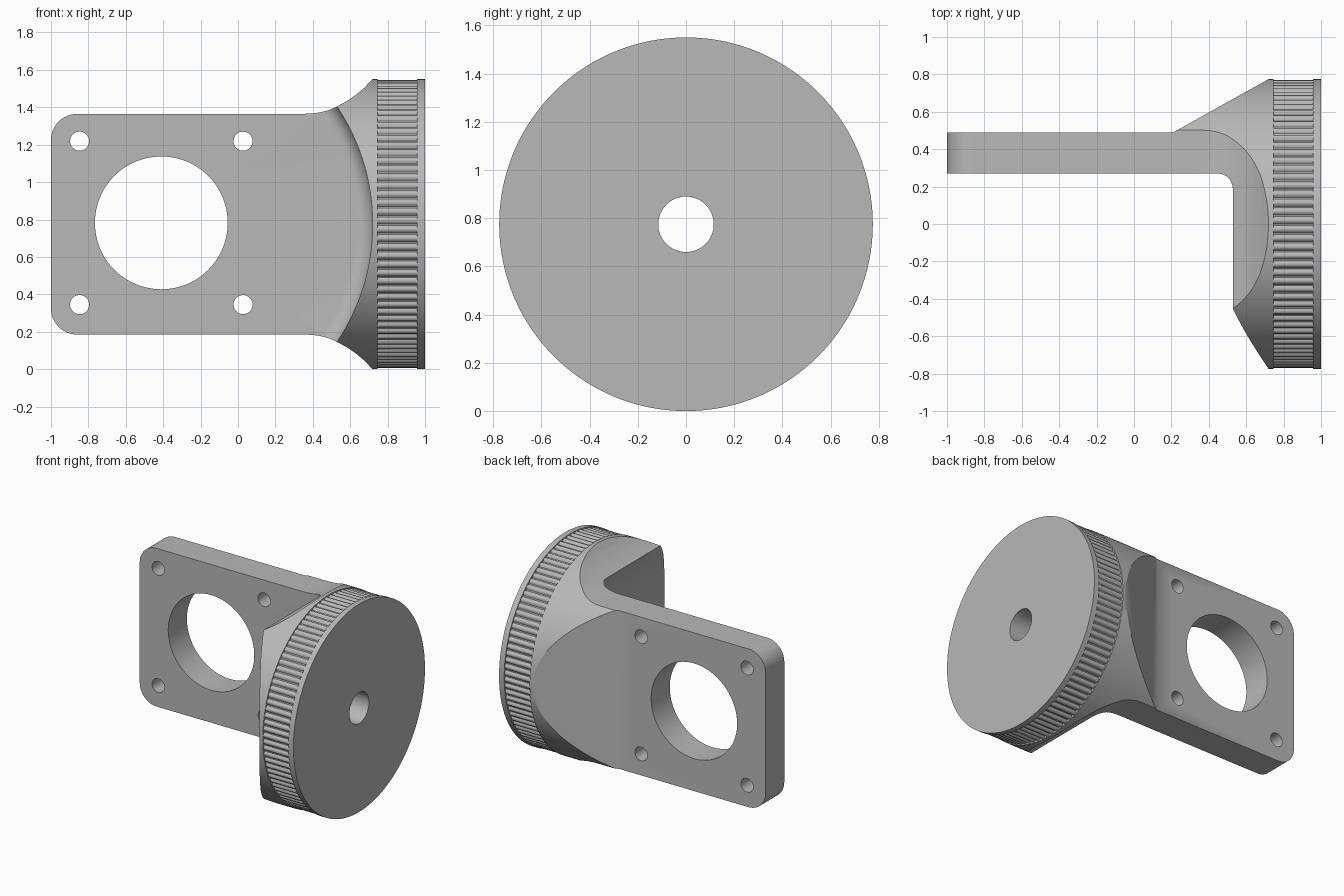
import bpy, bmesh, math
from mathutils import Vector, Matrix

cube = bpy.data.objects.get("Cube")
if cube:
    bpy.data.objects.remove(cube)

R = 0.775                       # disc radius, also the height of its axis
MOTOR_X = -0.41
TAU = 2 * math.pi

grey = bpy.data.materials.new("plain_grey")
grey.use_nodes = True
grey.diffuse_color = (0.48, 0.48, 0.48, 1)
grey.node_tree.nodes["Principled BSDF"].inputs["Base Color"].default_value = grey.diffuse_color


def finish(name, bm):
    bmesh.ops.recalc_face_normals(bm, faces=bm.faces)
    mesh = bpy.data.meshes.new(name)
    bm.to_mesh(mesh)
    bm.free()
    mesh.materials.append(grey)
    obj = bpy.data.objects.new(name, mesh)
    bpy.context.collection.objects.link(obj)
    return obj


def prism(name, points, sweep):
    """Extrude a closed outline along a vector."""
    bm = bmesh.new()
    face = bm.faces.new([bm.verts.new(p) for p in points])
    ext = bmesh.ops.extrude_face_region(bm, geom=[face])
    moved = [g for g in ext["geom"] if isinstance(g, bmesh.types.BMVert)]
    bmesh.ops.translate(bm, verts=moved, vec=Vector(sweep))
    return finish(name, bm)


def cylinder(name, radius, centre, axis, depth, segments=96):
    bm = bmesh.new()
    turn = Matrix.Rotation(math.pi / 2, 4, "Y" if axis == "x" else "X")
    bmesh.ops.create_cone(bm, cap_ends=True, segments=segments, radius1=radius,
                          radius2=radius, depth=depth,
                          matrix=Matrix.Translation(centre) @ turn)
    return finish(name, bm)


def cut(obj, tool, operation="DIFFERENCE"):
    mod = obj.modifiers.new("cut", "BOOLEAN")
    mod.operation, mod.object, mod.solver = operation, tool, "EXACT"
    bpy.context.view_layer.objects.active = obj
    bpy.ops.object.modifier_apply(modifier=mod.name)
    bpy.data.objects.remove(tool)


def smooth(obj, degrees=30):
    bpy.ops.object.select_all(action="DESELECT")
    obj.select_set(True)
    bpy.context.view_layer.objects.active = obj
    bpy.ops.object.shade_smooth_by_angle(angle=math.radians(degrees))


def ring(name, x0, x1, radii, hole=0.115):
    """Bored disc along x whose rim follows a list of radii."""
    bm = bmesh.new()
    n = len(radii)
    loops = []
    for x, rs in ((x0, [hole] * n), (x0, radii), (x1, radii), (x1, [hole] * n)):
        loops.append([bm.verts.new((x, r * math.cos(TAU * i / n), R + r * math.sin(TAU * i / n)))
                      for i, r in enumerate(rs)])
    for a, b in zip(loops, loops[1:] + loops[:1]):
        for i in range(n):
            j = (i + 1) % n
            bm.faces.new((a[i], a[j], b[j], b[i]))
    obj = finish(name, bm)
    smooth(obj)
    return obj


# Bracket side outline: rounded plate corners flaring out to the disc
half = [(-0.86 - 0.14 * math.cos(a), 0.45 + 0.14 * math.sin(a))
        for a in [math.pi / 2 * i / 12 for i in range(13)]]
flare = [(0.35, 0.59), (0.40, 0.592), (0.44, 0.598), (0.48, 0.608), (0.51, 0.62),
         (0.54, 0.635), (0.585, 0.66), (0.63, 0.691), (0.675, 0.729), (0.72, 0.776), (0.74, 0.80)]
half += flare
outline = half + [(x, -z) for x, z in reversed(half)]
bracket = prism("bracket", [(x, -0.9, R + z) for x, z in outline], (0, 1.8, 0))

# Keep only what lies within the disc's width
cut(bracket, cylinder("round_envelope", R, (-0.2, 0, R), "x", 2.2, 192), "INTERSECT")

# Flat plate back with a sloping brace up to the disc
back = [(-1.1, -0.9), (-1.1, 0.49), (0.21, 0.49), (0.76, 0.797), (0.76, -0.9)]
cut(bracket, prism("back_envelope", [(x, y, -0.2) for x, y in back], (0, 0, 2)), "INTERSECT")

# Round clearance in front of the plate, with a filleted floor edge
clear_r, fillet, floor = 1.13, 0.085, 0.27
profile = [(0, -1), (clear_r, -1)]
for i in range(9):
    a = math.pi / 2 * i / 8
    profile.append((clear_r - fillet + fillet * math.cos(a), floor - fillet + fillet * math.sin(a)))
profile.append((0, floor))
bm = bmesh.new()
pts = [bm.verts.new((MOTOR_X + r, y, R)) for r, y in profile]
edges = [bm.edges.new(pair) for pair in zip(pts, pts[1:])]
bmesh.ops.spin(bm, geom=pts + edges, cent=(MOTOR_X, 0, R), axis=(0, 1, 0),
               angle=TAU, steps=160, use_duplicate=False)
bmesh.ops.remove_doubles(bm, verts=bm.verts, dist=0.0005)
cut(bracket, finish("clearance", bm))

# Motor opening, four screw holes and the shaft bore
cut(bracket, cylinder("motor_opening", 0.355, (MOTOR_X, 0.38, R + 0.007), "y", 0.6))
for x in (-0.847, 0.027):
    for z in (-0.437, 0.437):
        cut(bracket, cylinder("screw_hole", 0.051, (x, 0.38, R + 0.007 + z), "y", 0.6, 40))
cut(bracket, cylinder("shaft_bore", 0.115, (0.7, 0, R), "x", 0.6))
smooth(bracket)

# Disc: inner rim, knurled grip and outer rim
ring("inner_rim", 0.735, 0.747, [R] * 192)
ridge = [0.757, 0.757, 0.766, 0.770, 0.770, 0.766]
ring("knurled_grip", 0.74, 0.965, ridge * 100)
ring("outer_rim", 0.958, 1.0, [R] * 192)
